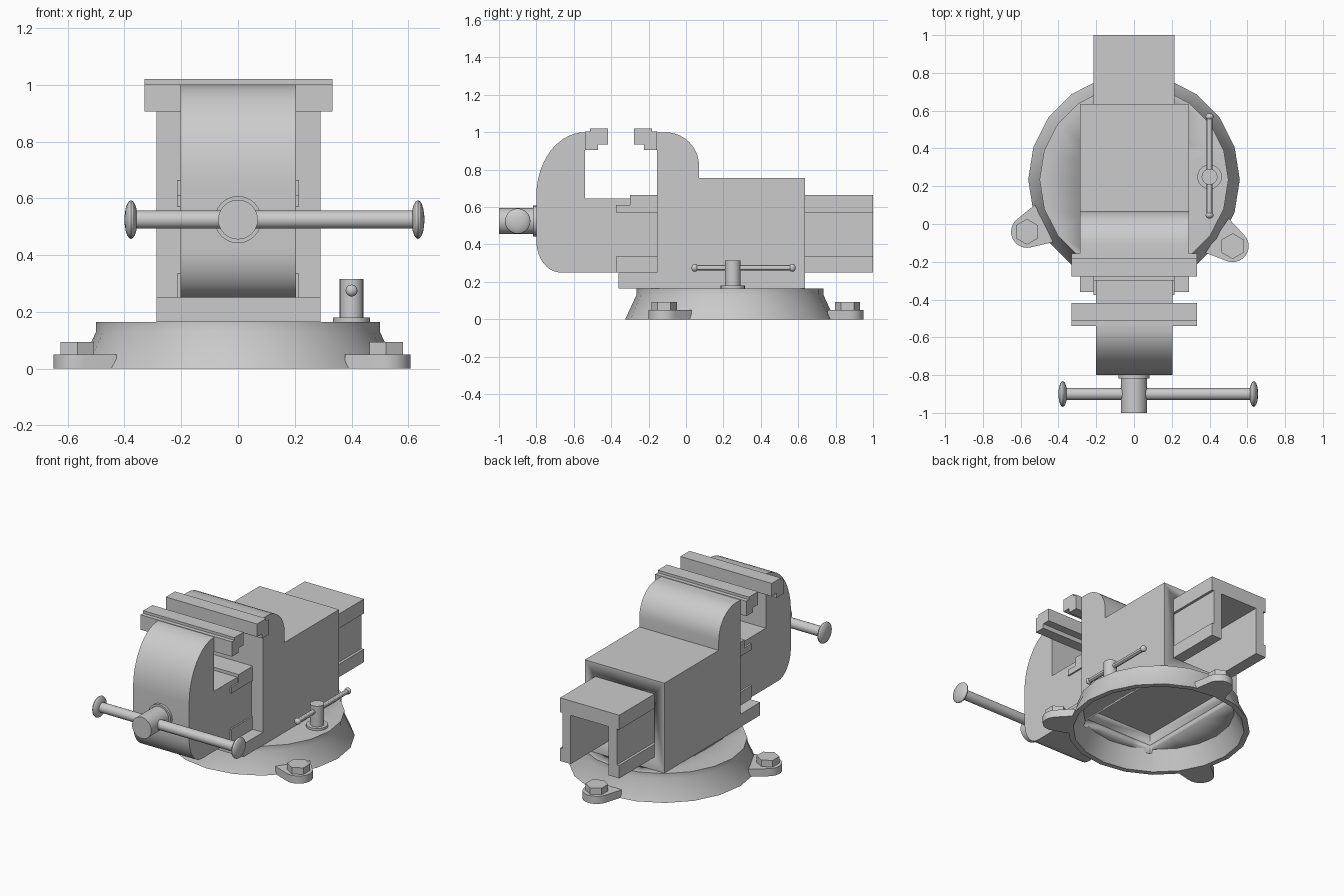
import bpy, bmesh
from math import sin, cos, pi, radians
from mathutils import Matrix, Vector

if "Cube" in bpy.data.objects:
    bpy.data.objects.remove(bpy.data.objects["Cube"])


def finish(name, bm, angle=30):
    bmesh.ops.recalc_face_normals(bm, faces=bm.faces[:])
    me = bpy.data.meshes.new(name)
    bm.to_mesh(me)
    bm.free()
    ob = bpy.data.objects.new(name, me)
    bpy.context.collection.objects.link(ob)
    bpy.ops.object.select_all(action='DESELECT')
    ob.select_set(True)
    bpy.context.view_layer.objects.active = ob
    bpy.ops.object.shade_smooth_by_angle(angle=radians(angle))
    return ob


def prism(name, pts, axis, a, b):
    """Extrude a 2D outline along an axis from a to b."""
    place = {'X': lambda p, t: (t, p[0], p[1]),
             'Y': lambda p, t: (p[0], t, p[1]),
             'Z': lambda p, t: (p[0], p[1], t)}[axis]
    bm = bmesh.new()
    f = bm.faces.new([bm.verts.new(place(p, a)) for p in pts])
    r = bmesh.ops.extrude_face_region(bm, geom=[f])
    move = Vector(place((0, 0), b - a))
    bmesh.ops.translate(bm, vec=move, verts=[v for v in r['geom'] if isinstance(v, bmesh.types.BMVert)])
    return finish(name, bm)


def box(name, x0, x1, y0, y1, z0, z1):
    return prism(name, [(x0, y0), (x1, y0), (x1, y1), (x0, y1)], 'Z', z0, z1)


def lathe(name, profile, n, loc, axis='Z'):
    """Revolve (radius, height) points around an axis through loc."""
    bm = bmesh.new()
    vs = [bm.verts.new((r, 0, h)) for r, h in profile]
    es = [bm.edges.new(p) for p in zip(vs, vs[1:])]
    bmesh.ops.spin(bm, geom=vs + es, axis=(0, 0, 1), cent=(0, 0, 0), steps=n, angle=2 * pi)
    bmesh.ops.remove_doubles(bm, verts=bm.verts[:], dist=1e-4)
    rot = {'Z': Matrix(), 'X': Matrix.Rotation(pi / 2, 4, 'Y'), 'Y': Matrix.Rotation(-pi / 2, 4, 'X')}[axis]
    bm.transform(Matrix.Translation(loc) @ rot)
    return finish(name, bm)


def rod(name, r, h0, h1, n, loc, axis):
    return lathe(name, [(0, h0), (r, h0), (r, h1), (0, h1)], n, loc, axis)


def knob(name, r, t, loc, n=20):
    prof = [(r * sin(pi * i / 10), -t * cos(pi * i / 10)) for i in range(11)]
    prof[0], prof[-1] = (0, -t), (0, t)
    return prof, lambda axis: lathe(name, prof, n, loc, axis)


def arc(cx, cz, rx, rz, a0, a1, n=10):
    return [(cx + rx * cos(radians(a0 + (a1 - a0) * i / n)),
             cz + rz * sin(radians(a0 + (a1 - a0) * i / n))) for i in range(n + 1)]


def cut(ob, cutter):
    cutter.hide_render = True
    cutter.hide_viewport = True
    m = ob.modifiers.new('cut', 'BOOLEAN')
    m.operation, m.solver, m.object = 'DIFFERENCE', 'EXACT', cutter


# Swivel base: hollow 20-sided dish
CY = 0.235
base = lathe('swivel_base', [(0, 0.165), (0.5, 0.165), (0.5, 0.13), (0.56, 0),
                             (0.525, 0), (0.465, 0.125), (0, 0.125)], 20, (0, CY, 0))

# Three mounting lugs with hex bolts
for i, deg in enumerate((-34, 86, 206)):
    a = radians(deg)
    outline = [(0.53, -0.11)] + arc(0.63, 0, 0.085, 0.085, -80, 80, 10) + [(0.53, 0.11)]
    pts = [(u * cos(a) - v * sin(a), CY + u * sin(a) + v * cos(a)) for u, v in outline]
    prism(f'mounting_lug_{i}', pts, 'Z', 0, 0.05)
    bx, by = 0.63 * cos(a), CY + 0.63 * sin(a)
    hexa = [(bx + 0.068 * cos(pi / 6 + k * pi / 3), by + 0.068 * sin(pi / 6 + k * pi / 3)) for k in range(6)]
    prism(f'hex_bolt_{i}', hexa, 'Z', 0.05, 0.093)

# Fixed body with rounded jaw back and front flange
body = prism('fixed_body', [(-0.36, 0.165), (0.635, 0.165), (0.635, 0.755), (0.07, 0.755)]
             + arc(-0.11, 0.82, 0.18, 0.18, 0, 90)
             + [(-0.155, 1.0), (-0.155, 0.25), (-0.36, 0.25)], 'X', -0.287, 0.29)
cut(body, box('slide_tunnel_cutter', -0.214, 0.214, -0.12, 0.7, 0.251, 0.664))
pocket = box('underside_pocket_cutter', -0.27, 0.27, -0.17, 0.62, 0.1, 0.24)
cut(body, pocket)
cut(base, pocket)

# Moving jaw, C-shaped profile
prism('moving_jaw', [(-0.155, 0.25), (-0.155, 0.645), (-0.54, 0.645)]
      + arc(-0.54, 0.66, 0.26, 0.34, 90, 180, 14)
      + arc(-0.67, 0.42, 0.13, 0.17, 180, 270), 'X', -0.202, 0.205)

# Slide channel: inverted U with side grooves
half = [(0.138, 0.57), (0.138, 0.25), (0.215, 0.25), (0.215, 0.335),
        (0.198, 0.335), (0.198, 0.57), (0.215, 0.57), (0.215, 0.665)]
prism('slide_channel', half + [(-x, z) for x, z in reversed(half)], 'Y', -0.156, 1.0)

# Slide rails beside the moving jaw
prism('upper_slide_rail', [(-0.375, 0.57), (-0.15, 0.57), (-0.15, 0.665), (-0.3, 0.665),
                           (-0.3, 0.61), (-0.375, 0.61)], 'X', -0.215, 0.215)
box('lower_slide_rail', -0.215, 0.215, -0.375, -0.15, 0.2501, 0.335)

# Jaw plates, mirrored about the gap
for side, s in (('moving', 1), ('fixed', -1)):
    prof = [(-0.192, 0.905), (-0.122, 0.905), (-0.122, 0.935), (-0.07, 0.935), (-0.07, 1.02),
            (-0.165, 1.02), (-0.165, 1.003), (-0.192, 1.003)]
    prism(f'{side}_jaw_plate', [(-0.3475 + s * y, z) for y, z in prof], 'X', -0.33, 0.333)

# Clamping screw head, collar and handle
rod('screw_head', 0.07, -1.0, -0.79, 24, (0, 0, 0.525), 'Y')
rod('screw_collar', 0.083, -0.817, -0.79, 24, (0, 0, 0.525), 'Y')
rod('screw_handle', 0.032, -0.38, 0.64, 20, (0, -0.9, 0.525), 'X')
for x in (-0.377, 0.634):
    knob('handle_knob', 0.068, 0.023, (x, -0.9, 0.525))[1]('X')

# Swivel lock: washer, post, bar and end balls
rod('lock_washer', 0.065, 0.16, 0.18, 20, (0.4, 0.25, 0), 'Z')
rod('lock_post', 0.042, 0.17, 0.315, 20, (0.4, 0.25, 0), 'Z')
rod('lock_bar', 0.015, 0.045, 0.57, 12, (0.4, 0, 0.275), 'Y')
for y in (0.047, 0.568):
    knob('lock_bar_ball', 0.021, 0.018, (0.4, y, 0.275), 16)[1]('Y')
